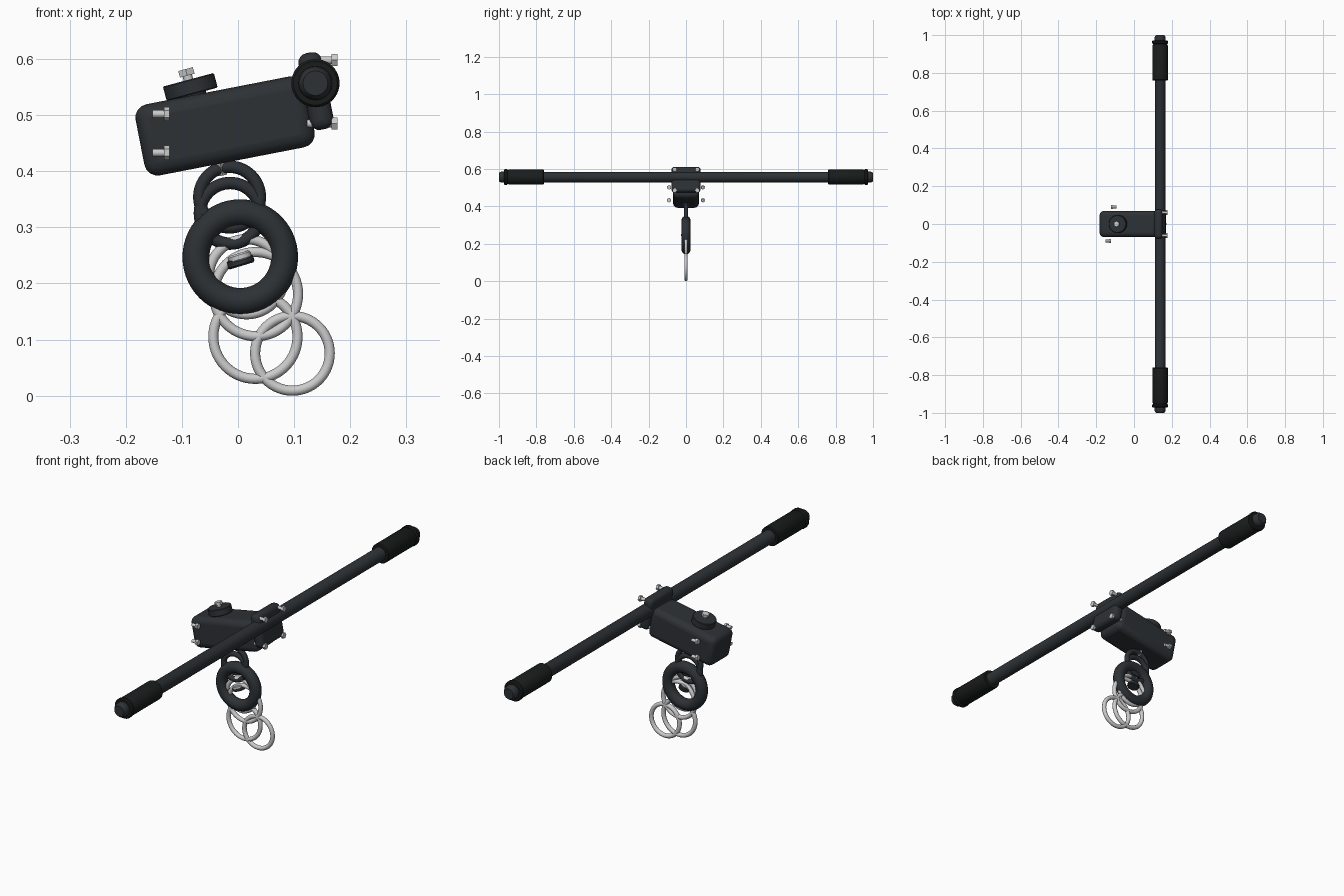
import bpy, bmesh, math
from mathutils import Matrix

if "Cube" in bpy.data.objects:
    bpy.data.objects.remove(bpy.data.objects["Cube"])

TILT = math.radians(-11)


def material(name, rgb):
    m = bpy.data.materials.new(name)
    m.diffuse_color = (*rgb, 1)
    m.use_nodes = True
    m.node_tree.nodes["Principled BSDF"].inputs["Base Color"].default_value = m.diffuse_color
    return m


DARK = material("dark_metal", (0.026, 0.031, 0.036))
RUBBER = material("black_rubber", (0.010, 0.012, 0.012))
STEEL = material("bright_steel", (0.55, 0.57, 0.58))


def finish(name, bm, mat, loc=(0, 0, 0), rot=(0, 0, 0), bevel=0, segs=4):
    me = bpy.data.meshes.new(name)
    bmesh.ops.recalc_face_normals(bm, faces=bm.faces)
    bm.to_mesh(me)
    bm.free()
    me.materials.append(mat)
    ob = bpy.data.objects.new(name, me)
    bpy.context.collection.objects.link(ob)
    ob.location, ob.rotation_euler = loc, rot
    if bevel:
        mod = ob.modifiers.new("rounding", 'BEVEL')
        mod.width, mod.segments = bevel, segs
        mod.limit_method = 'ANGLE'
    bpy.ops.object.select_all(action='DESELECT')
    ob.select_set(True)
    bpy.context.view_layer.objects.active = ob
    bpy.ops.object.shade_smooth_by_angle(angle=math.radians(35))
    return ob


def box(name, size, loc, mat, rot, bevel):
    bm = bmesh.new()
    bmesh.ops.create_cube(bm, size=1)
    bmesh.ops.scale(bm, vec=size, verts=bm.verts)
    return finish(name, bm, mat, loc, rot, bevel)


def lathe(name, profile, mat, loc=(0, 0, 0), rot=(0, 0, 0), n=40):
    # profile of (radius, height) points turned about local z, ends capped
    bm = bmesh.new()
    rings = [[bm.verts.new((r * math.cos(2 * math.pi * i / n),
                            r * math.sin(2 * math.pi * i / n), h))
              for i in range(n)] for r, h in profile]
    for a, b in zip(rings, rings[1:]):
        for i in range(n):
            j = (i + 1) % n
            bm.faces.new((a[i], a[j], b[j], b[i]))
    bm.faces.new(rings[0])
    bm.faces.new(rings[-1])
    return finish(name, bm, mat, loc, rot)


def ring(name, x, z, outer, tube, mat, y=0):
    bpy.ops.mesh.primitive_torus_add(
        major_radius=outer - tube, minor_radius=tube, major_segments=56,
        minor_segments=16, location=(x, y, z), rotation=(math.pi / 2, 0, 0))
    ob = bpy.context.object
    ob.name = name
    ob.data.materials.append(mat)
    bpy.ops.object.shade_smooth_by_angle(angle=math.radians(60))


def bolt(name, loc, rot, shaft=0.03, r=0.0125, head=0.01):
    # hex head on a round shaft; local +z points outwards, origin at head top
    bm = bmesh.new()
    bmesh.ops.create_cone(bm, cap_ends=True, segments=6, radius1=r, radius2=r, depth=head,
                          matrix=Matrix.Translation((0, 0, -head / 2)))
    bmesh.ops.create_cone(bm, cap_ends=True, segments=16, radius1=r * .55, radius2=r * .55,
                          depth=shaft, matrix=Matrix.Translation((0, 0, -head - shaft / 2)))
    finish(name, bm, STEEL, loc, rot)


# Long handle bar with rounded ends
BAR = (0.138, 0, 0.557)
ALONG_Y = (-math.pi / 2, 0, 0)
lathe("handle_bar", [(.022, -1), (.028, -.992), (.030, -.98), (.030, -.965), (.028, -.96),
                     (.028, .96), (.030, .965), (.030, .98), (.028, .992), (.022, 1)],
      DARK, BAR, ALONG_Y)

# Rubber grips with an end flange
for side, label in ((1, "rear"), (-1, "front")):
    lathe(label + "_grip", [(.028, .76), (.038, .76), (.041, .764), (.041, .945), (.038, .95),
                            (.038, .954), (.043, .958), (.043, .967), (.039, .972), (.028, .972)],
          RUBBER, BAR, (-side * math.pi / 2, 0, 0))

# Tilted body block and clamp plate holding the bar
box("body_block", (.309, .138, .129), (-.023, 0, .481), DARK, (0, TILT, 0), .024)
box("bar_clamp", (.043, .155, .139), (.139, 0, .543), DARK, (0, TILT, 0), .017)

# Clamp bolts facing +x and body bolts through both sides
for y in (-.061, .061):
    for z in (.598, .485):
        bolt("clamp_bolt", (.177, y, z), (0, math.pi / 2, 0), .044)
for side in (-1, 1):
    for z in (.502, .433):
        bolt("body_bolt", (-.122, side * .09, z), (-side * math.pi / 2, 0, math.pi / 2), .02)

# Adjusting knob on top with its bolt
KNOB_TILT = (0, math.radians(-15), 0)
lathe("knob", [(.025, -.035), (.025, -.0135), (.045, -.0135), (.047, -.0115),
               (.047, .0115), (.045, .0135), (.025, .0135)], DARK, (-.085, 0, .550), KNOB_TILT)
bolt("knob_bolt", (-.0935, 0, .582), KNOB_TILT, .02, .0155, .012)

# Hanging hook tab and dark links
bm = bmesh.new()
bmesh.ops.create_cone(bm, cap_ends=True, segments=4, radius1=.007, radius2=.022, depth=.04)
finish("hook_tab", bm, STEEL, (-.031, 0, .412), (0, TILT, 0))
ring("upper_link", -.015, .354, .065, .011, DARK)
ring("lower_link", -.014, .325, .065, .011, DARK)
ring("large_ring", .004, .247, .103, .024, DARK)

# Small bands joining the links to the steel rings
LINK_TILT = (0, math.radians(-17), 0)
lathe("dark_band", [(.022, -.008), (.025, -.005), (.025, .005), (.022, .008)],
      DARK, (.004, 0, .239), LINK_TILT, 24)
lathe("steel_band", [(.018, -.007), (.021, -.004), (.021, .004), (.018, .007)],
      STEEL, (.003, -.006, .247), LINK_TILT, 24)

# Loose steel rings
for x, z, outer in ((.015, .212, .076), (.032, .181, .084), (.031, .105, .084), (.097, .0755, .0755)):
    ring("steel_ring", x, z, outer, .009, STEEL)
